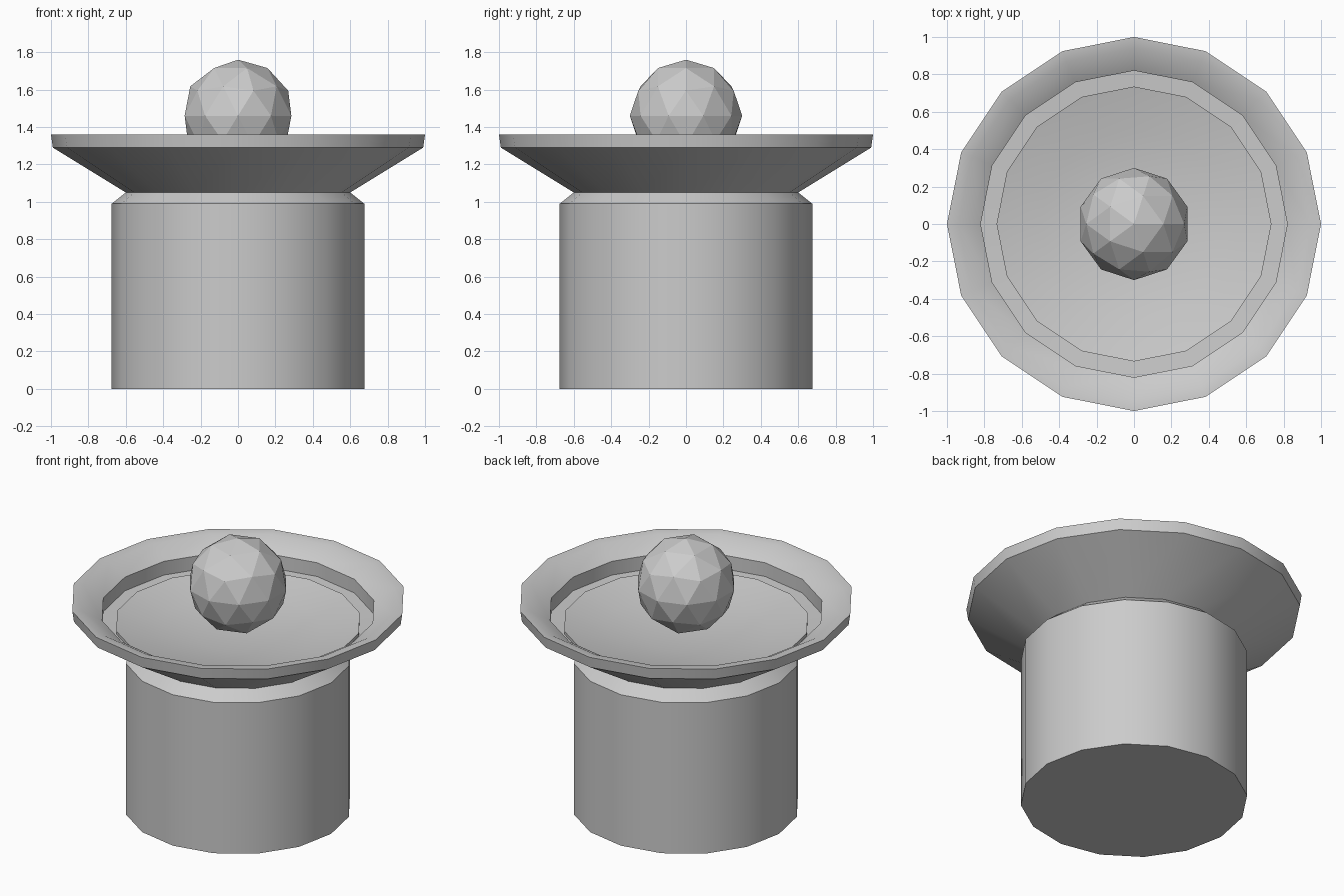
import bpy, bmesh, math

if "Cube" in bpy.data.objects:
    bpy.data.objects.remove(bpy.data.objects["Cube"])

SIDES = 16


def lathe(name, profile):
    """Spin a (radius, z) profile, listed bottom/outside to top/inside, about z."""
    bm = bmesh.new()
    rings = []
    for r, z in profile:
        if r == 0:
            rings.append([bm.verts.new((0, 0, z))] * SIDES)
        else:
            rings.append([bm.verts.new((r * math.cos(a), r * math.sin(a), z))
                          for a in (math.tau * i / SIDES for i in range(SIDES))])
    for lo, hi in zip(rings, rings[1:]):
        for i in range(SIDES):
            j = (i + 1) % SIDES
            corners = list(dict.fromkeys((lo[i], lo[j], hi[j], hi[i])))
            bm.faces.new(corners)
    mesh = bpy.data.meshes.new(name)
    bm.to_mesh(mesh)
    bm.free()
    obj = bpy.data.objects.new(name, mesh)
    bpy.context.collection.objects.link(obj)
    bpy.ops.object.select_all(action='DESELECT')
    obj.select_set(True)
    bpy.context.view_layer.objects.active = obj
    bpy.ops.object.shade_smooth_by_angle(angle=math.radians(30))
    return obj


# Drum base with a chamfered shoulder up to the neck
lathe("pedestal", [(0, 0), (0.675, 0), (0.675, 0.99), (0.6, 1.05), (0, 1.05)])

# Flared bowl: outer cone, rim, inner slope and the recessed ledge
lathe("bowl", [(0, 1.05), (0.6, 1.05), (0.99, 1.29), (1.0, 1.36), (0.94, 1.355),
               (0.82, 1.285), (0.82, 1.195), (0.735, 1.19), (0.735, 1.21),
               (0.5, 1.155), (0.25, 1.125), (0, 1.115)])

# Faceted ball above the middle of the bowl
bpy.ops.mesh.primitive_ico_sphere_add(subdivisions=2, radius=0.3, location=(0, 0, 1.46))
bpy.context.object.name = "ball"
